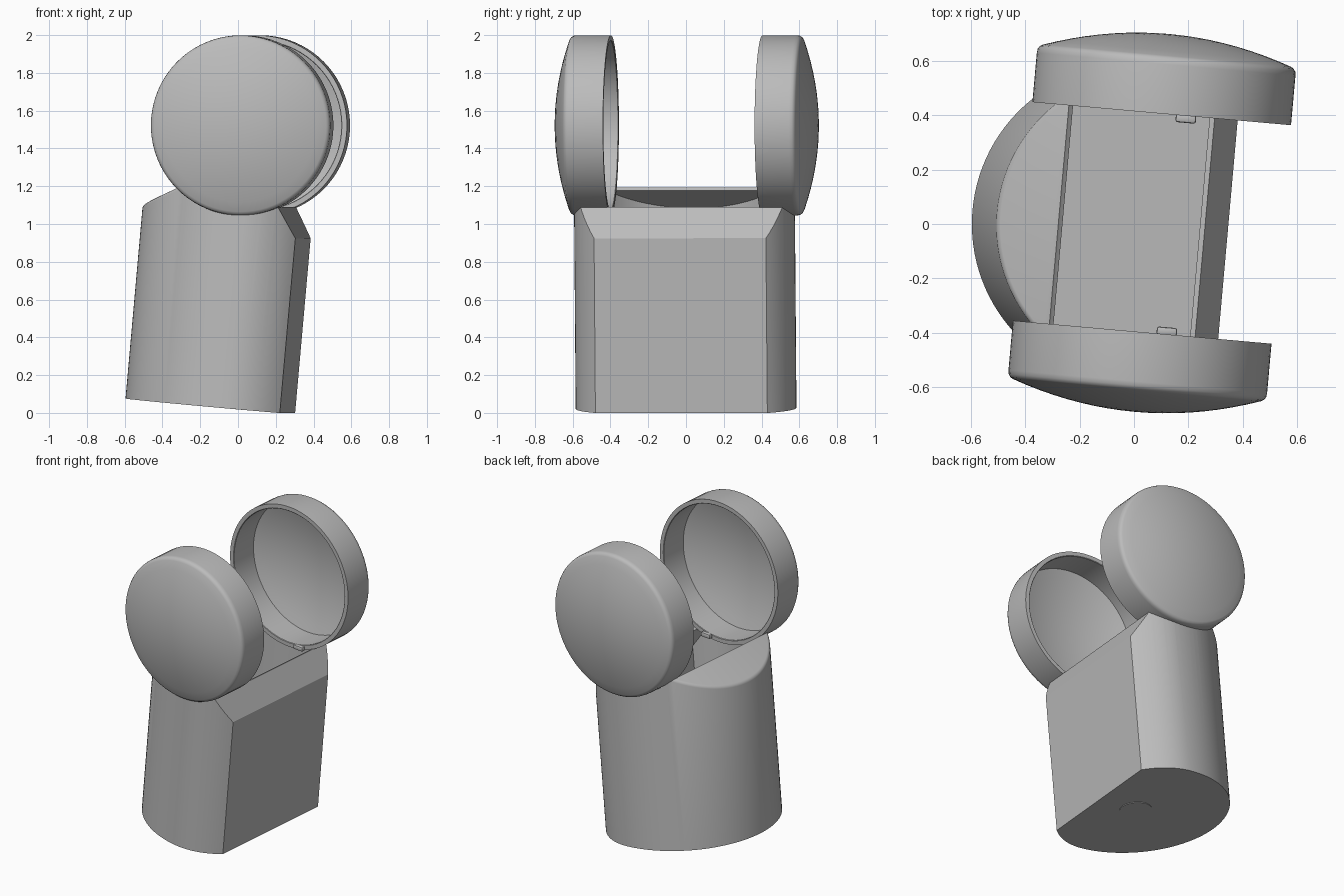
import bpy, bmesh, math
from mathutils import Matrix, Vector

cube = bpy.data.objects.get("Cube")
if cube:
    bpy.data.objects.remove(cube, do_unlink=True)

ANGLE = math.radians(5.1)
YAW = Matrix.Rotation(-ANGLE, 4, 'Z')
BODY_FRAME = Matrix.Translation((-0.013, 0, 0.024)) @ YAW @ Matrix.Rotation(ANGLE, 4, 'Y')
CAP_FRAME = Matrix.Translation((0.066, 0.004, 1.522)) @ YAW
CAP_RADIUS = 0.477
WALL = 0.02

grey = bpy.data.materials.new("plain_grey")
grey.use_nodes = True
grey.diffuse_color = (0.5, 0.5, 0.5, 1)
grey.node_tree.nodes["Principled BSDF"].inputs["Base Color"].default_value = (0.5, 0.5, 0.5, 1)


def finish(name, bm, frame):
    bmesh.ops.recalc_face_normals(bm, faces=bm.faces)
    mesh = bpy.data.meshes.new(name)
    bm.to_mesh(mesh)
    bm.free()
    mesh.materials.append(grey)
    obj = bpy.data.objects.new(name, mesh)
    bpy.context.collection.objects.link(obj)
    obj.matrix_world = frame
    return obj


def activate(obj):
    bpy.ops.object.select_all(action='DESELECT')
    obj.select_set(True)
    bpy.context.view_layer.objects.active = obj


def smooth(obj):
    activate(obj)
    bpy.ops.object.shade_smooth_by_angle(angle=math.radians(32))


def carve(obj, cutter):
    bpy.context.view_layer.update()
    cutter.hide_render = True
    mod = obj.modifiers.new("carve", 'BOOLEAN')
    mod.operation = 'DIFFERENCE'
    mod.solver = 'EXACT'
    mod.object = cutter
    activate(obj)
    bpy.ops.object.modifier_apply(modifier=mod.name)
    bpy.data.objects.remove(cutter, do_unlink=True)


def slice_off(bm, point, normal, inset):
    """Cut away everything beyond a plane, cap the hole, return the cap."""
    normal = Vector(normal).normalized()
    cut = bmesh.ops.bisect_plane(bm, geom=bm.verts[:] + bm.edges[:] + bm.faces[:],
                                 plane_co=Vector(point) - normal * inset,
                                 plane_no=normal, clear_outer=True)
    edges = [e for e in cut["geom_cut"] if isinstance(e, bmesh.types.BMEdge)]
    return bmesh.ops.contextual_create(bm, geom=edges)["faces"]


def d_prism(name, inset, rounded):
    """D-shaped column with a sloped shoulder and a chamfered flat side."""
    radius, depth, flat = 0.585 - inset, 0.4435 - inset, 0.277 - inset
    start = math.acos(flat / depth)
    count = 80
    bm = bmesh.new()
    ring = []
    for i in range(count + 1):
        a = start + (2 * math.pi - 2 * start) * i / count
        reach = depth if math.cos(a) > 0 else radius
        ring.append(bm.verts.new((reach * math.cos(a), radius * math.sin(a), inset)))
    base = bm.faces.new(ring)
    top = bmesh.ops.extrude_face_region(bm, geom=[base])["geom"]
    bmesh.ops.translate(bm, vec=(0, 0, 1.7),
                        verts=[v for v in top if isinstance(v, bmesh.types.BMVert)])
    bmesh.ops.recalc_face_normals(bm, faces=bm.faces)
    shoulder = slice_off(bm, (-0.375, 0, 1.137), (-0.109, 0, 0.206), inset)
    if rounded:
        bmesh.ops.recalc_face_normals(bm, faces=bm.faces)
        rim = list({e for f in shoulder for e in f.edges})
        bmesh.ops.bevel(bm, geom=rim, offset=0.015, segments=3, profile=0.5,
                        affect='EDGES', clamp_overlap=True)
    slice_off(bm, (0.277, 0, 0.929), (0.148, 0, 0.094), inset)
    return finish(name, bm, BODY_FRAME)


def lathe(name, profile, side, closed):
    """Spin (radius, distance) points about the joint axis."""
    bm = bmesh.new()
    verts = [bm.verts.new((r, side * y, 0)) for r, y in profile]
    edges = [bm.edges.new(pair) for pair in zip(verts, verts[1:])]
    if closed:
        edges.append(bm.edges.new((verts[-1], verts[0])))
    bmesh.ops.spin(bm, geom=verts + edges, cent=(0, 0, 0), axis=(0, 1, 0),
                   angle=2 * math.pi, steps=80, use_duplicate=False)
    bmesh.ops.remove_doubles(bm, verts=bm.verts, dist=0.0004)
    return finish(name, bm, CAP_FRAME)


# Hollow body, opened along the top by the joint's cylinder
body = d_prism("hollow_body", 0, True)
carve(body, d_prism("cavity_cutter", WALL, False))
trough = [(0, -0.9), (CAP_RADIUS - 0.002, -0.9), (CAP_RADIUS - 0.002, 0.9), (0, 0.9)]
carve(body, lathe("trough_cutter", trough, 1, False))
smooth(body)


# Domed hollow joint caps with small latches at their lower rims
def dome(height, sag, rim, steps=9):
    return [(rim * i / steps, height - sag * (i / steps) ** 2) for i in range(steps + 1)]


outer = dome(0.697, 0.08, 0.457)
inner = dome(0.672, 0.08, 0.447)
profile = outer + [(0.468, 0.611), (0.475, 0.6), (CAP_RADIUS, 0.585),
                   (CAP_RADIUS, 0.403), (0.45, 0.403), (0.447, 0.406)] + inner[::-1]

for label, side in (("front", -1), ("back", 1)):
    smooth(lathe(label + "_joint_cap", profile, side, False))
    bm = bmesh.new()
    bmesh.ops.create_cube(bm, size=1)
    bmesh.ops.scale(bm, vec=(0.075, 0.03, 0.03), verts=bm.verts)
    bmesh.ops.bevel(bm, geom=bm.edges[:], offset=0.008, segments=2, profile=0.5, affect='EDGES')
    place = Matrix.Translation((0.09, side * 0.392, -0.452))
    smooth(finish(label + "_latch", bm, CAP_FRAME @ place))

# Round plug under the base
bm = bmesh.new()
bmesh.ops.create_cone(bm, cap_ends=True, segments=40, radius1=0.1, radius2=0.1, depth=0.008)
smooth(finish("base_plug", bm, BODY_FRAME))
bpy.ops.object.select_all(action='DESELECT')
